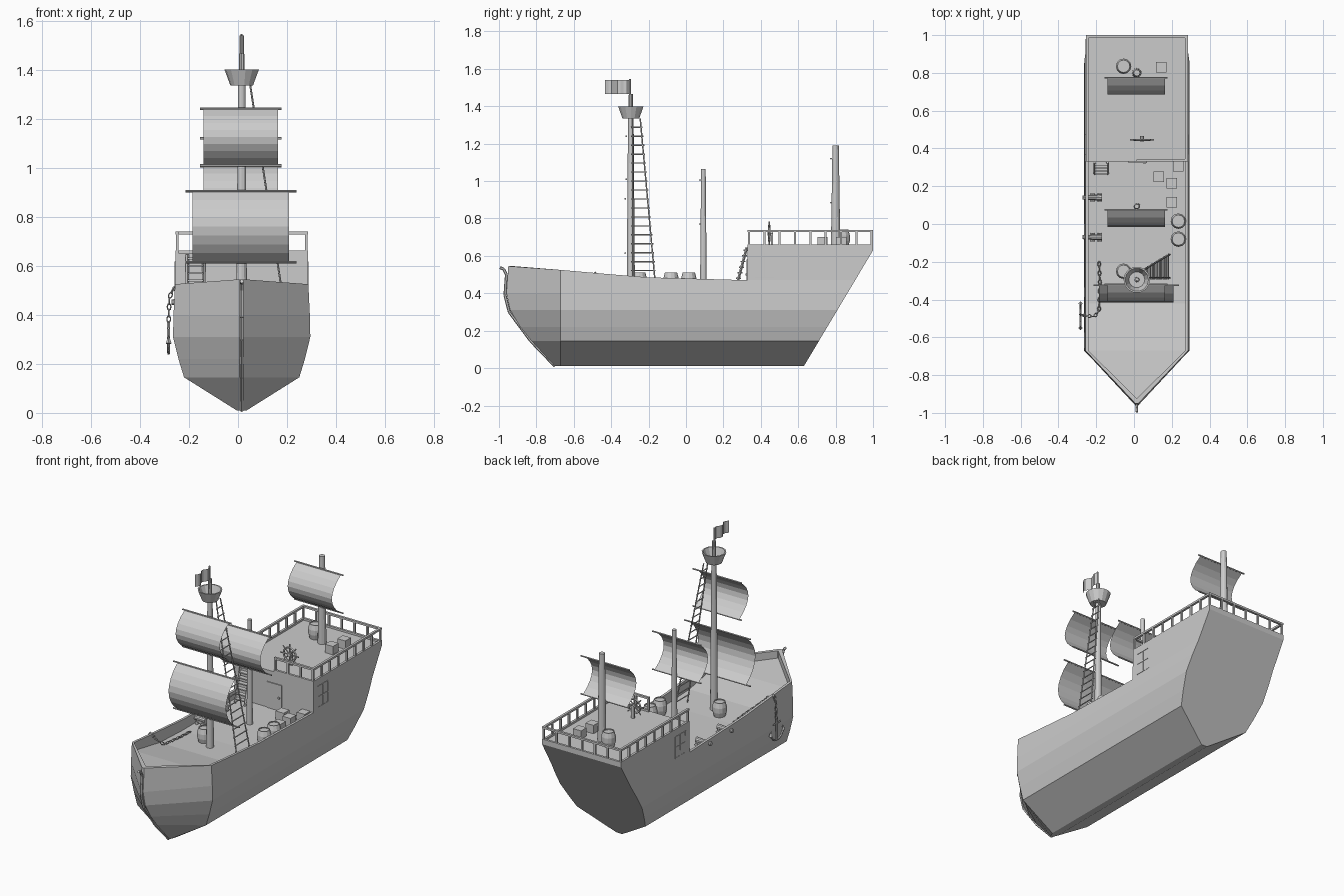
import bpy, bmesh, math
from mathutils import Vector, Matrix

if "Cube" in bpy.data.objects:
    bpy.data.objects.remove(bpy.data.objects["Cube"])

CX = 0.015  # ship centreline


def finish(name, bm):
    bmesh.ops.remove_doubles(bm, verts=bm.verts, dist=1e-5)
    bmesh.ops.recalc_face_normals(bm, faces=bm.faces)
    me = bpy.data.meshes.new(name)
    bm.to_mesh(me)
    bm.free()
    ob = bpy.data.objects.new(name, me)
    bpy.context.collection.objects.link(ob)
    return ob


def face(bm, *pts):
    bm.faces.new([bm.verts.new(p) for p in pts])


def box(bm, c, s):
    bmesh.ops.create_cube(bm, size=1, matrix=Matrix.Translation(c) @ Matrix.Diagonal((*s, 1)))


def rod(bm, a, b, r1, r2=None, n=6):
    a, b = Vector(a), Vector(b)
    d = b - a
    m = Matrix.Translation((a + b) / 2) @ d.to_track_quat('Z', 'Y').to_matrix().to_4x4()
    bmesh.ops.create_cone(bm, cap_ends=True, segments=n, radius1=r1,
                          radius2=r1 if r2 is None else r2, depth=d.length, matrix=m)


def path(bm, pts, r, n=6):
    for a, b in zip(pts, pts[1:]):
        rod(bm, a, b, r, n=n)


def lathe(bm, c, prof, n=12):
    # stack of (radius, height) rings about a vertical axis
    P = lambda r, z, k: (c[0] + r * math.cos(k * math.tau / n), c[1] + r * math.sin(k * math.tau / n), c[2] + z)
    for (r0, z0), (r1, z1) in zip(prof, prof[1:]):
        for k in range(n):
            face(bm, P(r0, z0, k), P(r0, z0, k + 1), P(r1, z1, k + 1), P(r1, z1, k))
    for r, z in (prof[0], prof[-1]):
        face(bm, *[P(r, z, k) for k in range(n)])


def ring(bm, m, R, r, n=10, k=5):
    def P(i, j):
        a, b = i * math.tau / n, j * math.tau / k
        return m @ Vector(((R + r * math.cos(b)) * math.cos(a), (R + r * math.cos(b)) * math.sin(a), r * math.sin(b)))
    for i in range(n):
        for j in range(k):
            face(bm, P(i, j), P(i + 1, j), P(i + 1, j + 1), P(i, j + 1))


# Hull: stations from stem to raked transom, rows from keel to sheer
rows = [(0.02, 0.01), (0.235, 0.145), (0.258, 0.22), (0.28, 0.31), (0.278, 0.40), (0.272, 0)]
stem = [-0.70, -0.825, -0.885, -0.94, -0.96, -0.95]
cols = [0, -0.67, -0.42, -0.2, 0.33, 0]
sheer = [0.545, 0.525, 0.503, 0.485, 0.47, 0.47]
deck = [0.50, 0.475, 0.43, 0.42, 0.42]


def P(s, i, j):
    hw, z = rows[j]
    z = sheer[i] if j == 5 else z
    if i == 0:
        return (CX + s * 0.008, stem[j], z)
    return (CX + s * hw, 0.63 + (z - 0.01) * 0.597 if i == 5 else cols[i], z)


def rim(s, i, z):
    return (CX + s * 0.003, -0.92, z) if i == 0 else (CX + s * 0.257, cols[i], z)


bm = bmesh.new()
for s in (-1, 1):
    for i in range(5):
        for j in range(5):
            face(bm, P(s, i, j), P(s, i + 1, j), P(s, i + 1, j + 1), P(s, i, j + 1))
    for i in range(4):
        face(bm, P(s, i, 5), P(s, i + 1, 5), rim(s, i + 1, sheer[i + 1]), rim(s, i, sheer[i]))
        face(bm, rim(s, i, sheer[i]), rim(s, i + 1, sheer[i + 1]), rim(s, i + 1, deck[i + 1]), rim(s, i, deck[i]))
    x = CX + s * 0.27
    face(bm, P(s, 4, 5), P(s, 5, 5), (x, 1.0, 0.63), (x, 1.0, 0.65), (x, 0.33, 0.65))
for i in range(4):
    face(bm, rim(-1, i, deck[i]), rim(1, i, deck[i]), rim(1, i + 1, deck[i + 1]), rim(-1, i + 1, deck[i + 1]))
for i in range(5):
    face(bm, P(-1, i, 0), P(1, i, 0), P(1, i + 1, 0), P(-1, i + 1, 0))
for j in range(5):
    for i in (0, 5):
        face(bm, P(-1, i, j), P(1, i, j), P(1, i, j + 1), P(-1, i, j + 1))
face(bm, P(-1, 0, 5), P(1, 0, 5), rim(1, 0, sheer[0]), rim(-1, 0, sheer[0]))
face(bm, rim(-1, 0, sheer[0]), rim(1, 0, sheer[0]), rim(1, 0, deck[0]), rim(-1, 0, deck[0]))
L, R = CX - 0.27, CX + 0.27
face(bm, P(-1, 5, 5), P(1, 5, 5), (R, 1, 0.63), (L, 1, 0.63))
face(bm, (L, 1, 0.63), (R, 1, 0.63), (R, 1, 0.65), (L, 1, 0.65))
face(bm, (L, 0.33, 0.65), (R, 0.33, 0.65), (R, 1, 0.65), (L, 1, 0.65))
face(bm, (L, 0.33, 0.42), (R, 0.33, 0.42), (R, 0.33, 0.65), (L, 0.33, 0.65))
finish("hull", bm)

# Stem post with curled head
bm = bmesh.new()
path(bm, [(CX, y, z) for y, z in [(-0.70, 0.01), (-0.83, 0.145), (-0.945, 0.30), (-0.968, 0.39), (-0.96, 0.5),
                                  (-0.975, 0.53), (-0.995, 0.537)]], 0.008)
finish("stem_post", bm)

# Quarterdeck railing: sides, stern and half of the front
bm = bmesh.new()
x0, x1, y0, y1 = CX - 0.263, CX + 0.263, 0.337, 0.993
for z in (0.656, 0.733):
    for x in (x0, x1):
        box(bm, (x, (y0 + y1) / 2, z), (0.014, y1 - y0 + 0.014, 0.012))
    box(bm, (CX, y1, z), (x1 - x0, 0.014, 0.012))
    box(bm, ((0.015 + x1) / 2, y0, z), (x1 - 0.015, 0.014, 0.012))
posts = [(x, y0 + (y1 - y0) * k / 8) for x in (x0, x1) for k in range(9)]
posts += [(x0 + (x1 - x0) * k / 6, y1) for k in range(1, 6)] + [(0.02, y0), (0.107, y0), (0.193, y0)]
for x, y in posts:
    box(bm, (x, y, 0.695), (0.011, 0.011, 0.075))
finish("railing", bm)

# Cabin door and side windows
bm = bmesh.new()
box(bm, (0.02, 0.328, 0.50), (0.10, 0.008, 0.16))
box(bm, (0.055, 0.322, 0.50), (0.01, 0.01, 0.01))
finish("cabin_door", bm)
bm = bmesh.new()
for s in (-1, 1):
    for dy in (-0.05, 0, 0.05):
        box(bm, (CX + s * 0.271, 0.42 + dy, 0.55), (0.005, 0.005, 0.13))
    for dz in (-0.065, 0, 0.065):
        box(bm, (CX + s * 0.271, 0.42, 0.55 + dz), (0.005, 0.105, 0.005))
finish("side_windows", bm)

# Stairs to the quarterdeck
bm = bmesh.new()
for x in (-0.207, -0.14):
    rod(bm, (x, 0.265, 0.42), (x, 0.325, 0.645), 0.007, n=4)
for k in range(7):
    box(bm, (-0.173, 0.273 + 0.008 * k, 0.45 + 0.03 * k), (0.065, 0.028, 0.007))
finish("stairs", bm)

# Masts
for name, y, r, zb, zt in [("fore_mast", -0.295, 0.022, 0.42, 1.34), ("main_mast", 0.093, 0.018, 0.42, 1.065),
                           ("aft_mast", 0.80, 0.025, 0.65, 1.19)]:
    bm = bmesh.new()
    rod(bm, (CX, y, zb), (CX, y, zt), r, r * 0.68, 12)
    if name == "fore_mast":
        rod(bm, (CX, -0.295, 1.33), (CX, -0.295, 1.465), 0.014, 0.011, 10)
        rod(bm, (CX, -0.3, 1.46), (CX, -0.3, 1.545), 0.005)
    finish(name, bm)

# Sails: thin arcs bellied forward, a yard along each edge
for name, y, xl, xr, zb, zt, over in [("fore_course", -0.325, -0.185, 0.208, 0.615, 0.905, 0.03),
                                      ("fore_topsail", -0.32, -0.14, 0.163, 1.01, 1.24, 0.015),
                                      ("main_sail", 0.075, -0.14, 0.163, 0.77, 1.005, 0.015),
                                      ("aft_sail", 0.775, -0.14, 0.163, 0.885, 1.12, 0.015)]:
    bm = bmesh.new()
    c = lambda t: (y - 0.09 * math.sin(math.pi * t) ** 0.8, zb + (zt - zb) * t)
    for k in range(8):
        (ya, za), (yb, z_b) = c(k / 8), c((k + 1) / 8)
        face(bm, (xl, ya, za), (xr, ya, za), (xr, yb, z_b), (xl, yb, z_b))
    finish(name, bm)
    bm = bmesh.new()
    for z in (zb, zt):
        rod(bm, (xl - over, y, z), (xr + over, y, z), 0.005)
    finish(name + "_yards", bm)

# Crow's nest and flag
bm = bmesh.new()
lathe(bm, (CX, -0.295, 1.335), [(0.046, 0), (0.07, 0.065), (0.062, 0.065), (0.042, 0.012)], 14)
finish("crows_nest", bm)
bm = bmesh.new()
f = lambda k: (CX + 0.01 * math.sin(k * 1.25), -0.30 - 0.0165 * k)
for k in range(8):
    a, b = f(k), f(k + 1)
    face(bm, (*a, 1.465), (*b, 1.465), (*b, 1.54), (*a, 1.54))
finish("flag", bm)

# Rope ladder from nest to starboard bulwark
bm = bmesh.new()
tops = [Vector((0.05, -0.285, 1.335)), Vector((0.05, -0.245, 1.335))]
ends = [Vector((0.19, -0.285, 0.425)), Vector((0.19, -0.162, 0.425))]
for a, b in zip(tops, ends):
    rod(bm, a, b, 0.004, n=5)
for k in range(1, 19):
    a, b = (tops[i].lerp(ends[i], k / 19) for i in (0, 1))
    e = (b - a).normalized() * 0.009
    rod(bm, a - e, b + e, 0.0035, n=5)
finish("rope_ladder", bm)

# Barrels and crates
for i, c in enumerate([(-0.055, 0.835, 0.65), (0.235, 0.015, 0.42), (0.235, -0.08, 0.42), (-0.055, -0.25, 0.42)]):
    bm = bmesh.new()
    lathe(bm, c, [(0.033, 0), (0.041, 0.03), (0.041, 0.06), (0.033, 0.09), (0.029, 0.09), (0.029, 0.084)])
    finish(f"barrel_{i}", bm)
for i, c in enumerate([(0.145, 0.83, 0.65), (0.13, 0.73, 0.65), (0.13, 0.25, 0.42), (0.2, 0.215, 0.42),
                       (0.2, 0.115, 0.42), (0.235, 0.305, 0.42)]):
    bm = bmesh.new()
    box(bm, (c[0], c[1], c[2] + 0.026), (0.055, 0.055, 0.052))
    finish(f"crate_{i}", bm)

# Steering wheel on its stand
bm = bmesh.new()
W = Vector((0.042, 0.445, 0.72))
ring(bm, Matrix.Translation(W) @ Matrix.Rotation(math.pi / 2, 4, 'X'), 0.042, 0.006, 16)
for k in range(8):
    a = k * math.tau / 8
    rod(bm, W, W + Vector((math.cos(a), 0, math.sin(a))) * 0.063, 0.004, n=5)
rod(bm, W - Vector((0, 0.008, 0)), W + Vector((0, 0.02, 0)), 0.011, n=8)
box(bm, W + Vector((0, 0.014, -0.035)), (0.02, 0.01, 0.07))
finish("steering_wheel", bm)

# Port cannons
for i, y in enumerate((0.14, -0.07)):
    bm = bmesh.new()
    rod(bm, (-0.17, y, 0.452), (-0.272, y, 0.452), 0.017, 0.011, 10)
    box(bm, (-0.2, y, 0.437), (0.055, 0.03, 0.016))
    for x in (-0.22, -0.182):
        rod(bm, (x, y - 0.022, 0.43), (x, y + 0.022, 0.43), 0.01, n=8)
    finish(f"cannon_{i}", bm)

# Anchor chain over the port rail, and anchor
bm = bmesh.new()
pts = [Vector(p) for p in [(-0.185, -0.2, 0.43), (-0.18, -0.32, 0.44), (-0.185, -0.46, 0.45), (-0.21, -0.49, 0.48),
                           (-0.262, -0.485, 0.51), (-0.28, -0.48, 0.47), (-0.283, -0.48, 0.37)]]
n = 0
for a, b in zip(pts, pts[1:]):
    q = (b - a).to_track_quat('X', 'Z').to_matrix().to_4x4()
    m = max(1, round((b - a).length / 0.023))
    for k in range(m):
        M = Matrix.Translation(a.lerp(b, (k + 0.5) / m)) @ q @ Matrix.Rotation(n % 2 * math.pi / 2, 4, 'X')
        ring(bm, M @ Matrix.Diagonal((1.4, 0.85, 1, 1)), 0.009, 0.003, 8, 4)
        n += 1
finish("anchor_chain", bm)
bm = bmesh.new()
A = Vector((-0.283, -0.485, 0))
rod(bm, A + Vector((0, 0, 0.245)), A + Vector((0, 0, 0.37)), 0.007)
rod(bm, A + Vector((0, -0.035, 0.345)), A + Vector((0, 0.035, 0.345)), 0.005)
arc = [A + Vector((0, 0.062 * math.sin(t), 0.305 - 0.062 * math.cos(t))) for t in [k * 0.35 for k in range(-4, 5)]]
path(bm, arc, 0.006)
for p, s in ((arc[0], -1), (arc[-1], 1)):
    rod(bm, p + Vector((0, s * 0.004, -0.012)), p + Vector((0, -s * 0.006, 0.022)), 0.012, 0.001, 4)
finish("anchor", bm)
